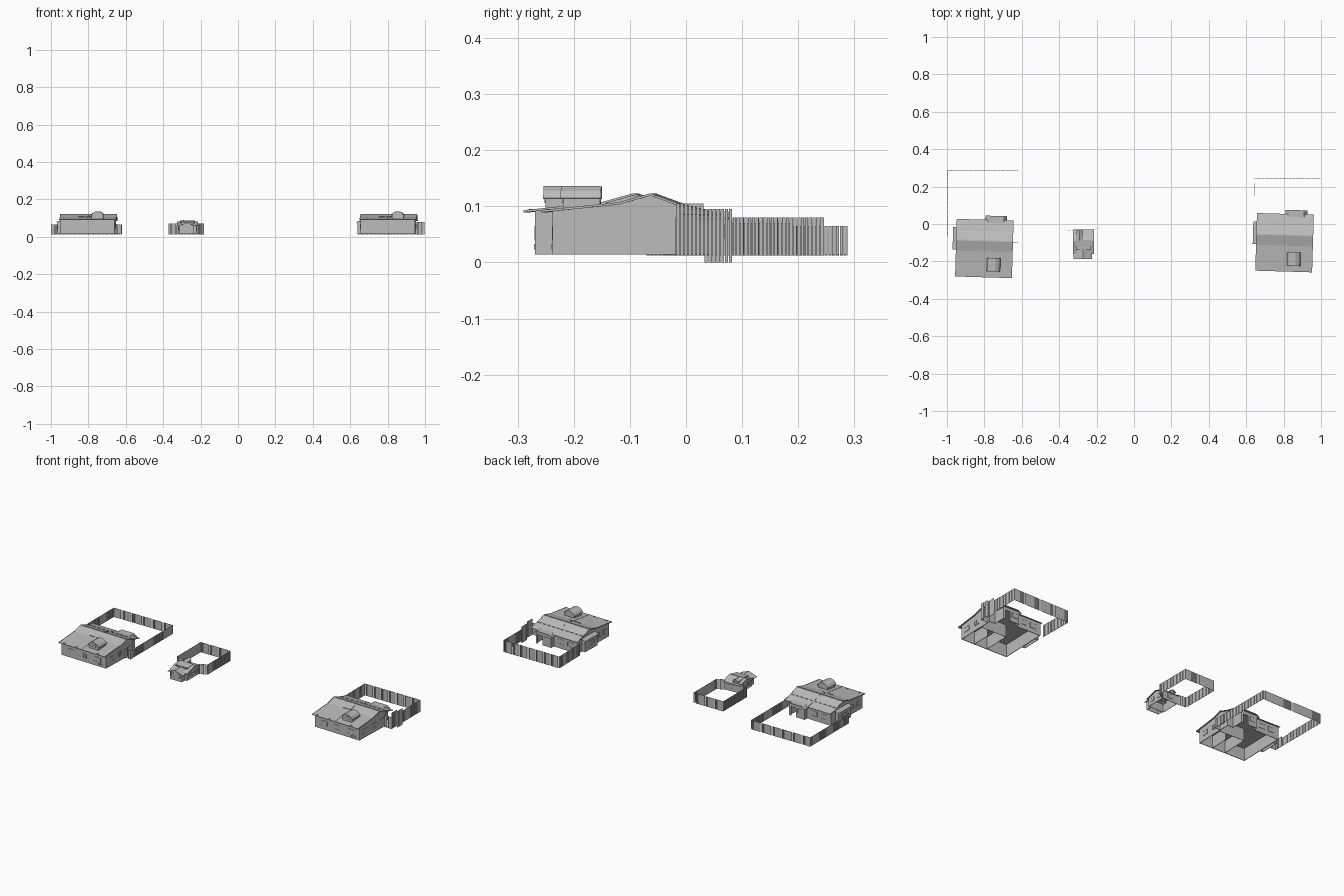
import bpy, math
from mathutils import Matrix, Vector

M = Matrix.Identity(4)   # placement of the building currently being made
GREY = bpy.data.materials.new("mid_grey")
GREY.diffuse_color = (.5, .5, .5, 1)


def mesh(name, verts, faces):
    me = bpy.data.meshes.new(name)
    me.from_pydata([M @ Vector(v) for v in verts], [], faces)
    me.materials.append(GREY)
    ob = bpy.data.objects.new(name, me)
    bpy.context.collection.objects.link(ob)
    return ob


def prism(name, prof, a, b, axis='x'):
    """Extrude a closed (other axis, z) profile from a to b along x or y."""
    n = len(prof)
    if axis == 'x':
        v = [(t, p, z) for t in (a, b) for p, z in prof]
    else:
        v = [(p, t, z) for t in (b, a) for p, z in prof]
    f = [tuple(range(n))[::-1], tuple(range(n, 2 * n))]
    f += [(i, (i + 1) % n, n + (i + 1) % n, n + i) for i in range(n)]
    return mesh(name, v, f)


def box(name, x0, x1, y0, y1, z0, z1):
    return prism(name, [(y0, z0), (y1, z0), (y1, z1), (y0, z1)], x0, x1)


def roof(name, line, a, b, axis='x', t=.003):
    """Thin slab that follows an open roof line."""
    return prism(name, [(p, z - t) for p, z in line] + line[::-1], a, b, axis)


def window(x, y, z, w, h, facing):
    """Frame with crossbar and pane on a wall."""
    t, d = .0015, .0015

    def part(name, u0, u1, z0, z1, dep):
        if facing == 'y':
            box(name, x + u0, x + u1, y - dep, y + dep, z + z0, z + z1)
        else:
            box(name, x - dep, x + dep, y + u0, y + u1, z + z0, z + z1)
    part('window_pane', -w / 2, w / 2, -h / 2, h / 2, .0006)
    for s in (-1, 1):
        part('window_jamb', s * w / 2 - t / 2, s * w / 2 + t / 2, -h / 2, h / 2, d)
        part('window_rail', -w / 2 - t, w / 2 + t, s * h / 2 - t / 2, s * h / 2 + t / 2, d)
    part('window_bar', -t / 3, t / 3, -h / 2, h / 2, d)


def fence(p, q, z0, z1, step=.0068):
    """Row of upright planks from p to q, one mesh."""
    a, b = Vector(p), Vector(q)
    n = max(1, round((b - a).length / step))
    d = (b - a) / n
    s = Vector((-d.y, d.x)).normalized() * .0005
    v, f = [], []
    for i in range(n):
        u, w = a + d * (i + .09), a + d * (i + .91)
        k = len(v)
        for z in (z0, z1):
            for c in (u - s, w - s, w + s, u + s):
                v.append((c.x, c.y, z))
        f += [tuple(k + j for j in t) for t in ((3, 2, 1, 0), (4, 5, 6, 7), (0, 1, 5, 4),
                                                (1, 2, 6, 5), (2, 3, 7, 6), (3, 0, 4, 7))]
    mesh('fence_planks', v, f)


def big_house(cx, cy):
    global M
    M = Matrix.Translation((cx, cy, 0)) @ Matrix.Rotation(math.radians(-1.7), 4, 'Z')
    g = .0145
    line = [(-.158, .092), (-.02, .106), (.037, .122), (.095, .101), (.15, .087)]
    roof('main_roof', line, -.152, .152)
    # side walls follow the roof line
    top = [(-.138, .091), (-.02, .103), (.037, .119), (.095, .098)]
    prism('left_wall', [(.14, g), (.14, .087)] + top[::-1] + [(-.138, g)], -.147, -.144)
    prism('right_wall', [(.095, g)] + top[::-1] + [(-.138, g)], .142, .145)
    box('front_wall', -.147, .145, -.138, -.135, g, .0915)
    box('back_wall', -.147, .012, .137, .14, g, .088)
    box('recessed_back_wall', .11, .145, .092, .095, g, .098)
    # rear bay with open doorway
    box('bay_side_wall', .009, .012, .137, .163, g, .082)
    box('bay_side_wall', .107, .11, .095, .163, g, .085)
    box('bay_wall', .009, .066, .16, .163, g, .086)
    box('bay_wall', .098, .11, .16, .163, g, .086)
    box('bay_lintel', .066, .098, .16, .163, .068, .086)
    roof('rear_canopy', [(0, .079), (.018, .091), (.1, .091), (.117, .079)], .12, .172, 'y')
    # interior partitions and ceiling
    box('partition', -.02, -.018, -.135, .02, g, .088)
    box('partition', -.018, .142, .02, .022, g, .088)
    box('partition', .06, .062, -.135, -.03, g, .088)
    box('ceiling', -.144, .142, -.135, .137, .0845, .086)
    # side annex with lean-to roof
    box('annex_front', -.163, -.147, -.01, -.007, g, .083)
    box('annex_back', -.163, -.147, .097, .1, g, .083)
    box('annex_side', -.166, -.163, -.01, .1, g, .08)
    roof('annex_roof', [(-.17, .08), (-.145, .09)], -.015, .105, 'y')
    # front dormer, gambrel shaped
    c = .052
    half = [(.036, .115), (.027, .127), (.009, .1365)]
    shape = [(c - p, z) for p, z in half] + [(c + p, z) for p, z in half[::-1]]
    prism('dormer_body', [(c - .031, .093), (c + .031, .093), (c + .031, .117), (c + .025, .126),
                          (c + .009, .134), (c - .009, .134), (c - .025, .126), (c - .031, .117)],
          -.121, -.055, 'y')
    roof('dormer_roof', shape, -.125, -.053, 'y', .002)
    window(c, -.1215, .114, .026, .014, 'y')
    # roof seams, ridge cap and snow-guard blocks
    for x in (-.15, -.002, .15):
        roof('roof_seam', [(p, z + .0012) for p, z in line], x - .001, x + .001, t=.002)
    box('ridge_cap', -.152, .152, .034, .04, .1205, .1228)
    for i in range(10):
        x = -.135 + i * .03
        box('roof_block', x - .009, x + .009, .093, .0965, .1, .1035)
    for x in (-.12, -.04, .1):
        box('front_gutter_block', x - .006, x + .006, -.15, -.146, .092, .0955)
    for x in (-.035, .005):
        box('roof_rail', x - .016, x + .016, -.018, -.015, .105, .109)
    # windows
    for x, w in ((-.085, .04), (0, .03), (.09, .04)):
        window(x, -.1385, .052, w, .024, 'y')
    window(.105, -.1385, .028, .025, .008, 'y')
    for y in (-.09, -.01, .06):
        window(.1455, y, .055, .034, .024, 'x')
    for y in (-.1, -.045):
        window(-.1475, y, .055, .028, .024, 'x')
    window(-.1665, .045, .052, .05, .022, 'x')
    for x in (-.1, -.04):
        window(x, .1405, .055, .035, .026, 'y')
    window(.038, .1635, .055, .03, .024, 'y')
    M = Matrix.Identity(4)


def small_house():
    g = .0145
    # hollow body
    gable = [(-.15, g), (-.037, g), (-.037, .062), (-.09, .078), (-.15, .06)]
    prism('small_left_wall', gable, -.318, -.316)
    prism('small_right_wall', gable, -.224, -.222)
    box('small_back_wall', -.318, -.222, -.039, -.037, g, .063)
    box('small_front_wall', -.318, -.222, -.15, -.148, g, .061)
    roof('small_roof', [(-.16, .06), (-.09, .081), (-.03, .062)], -.326, -.215, t=.002)
    # front wing with gable
    for x in (-.312, -.237):
        box('wing_side_wall', x, x + .002, -.18, -.15, g, .06)
    prism('wing_front_wall', [(-.312, g), (-.235, g), (-.235, .059), (-.273, .074), (-.312, .059)],
          -.18, -.178, 'y')
    roof('wing_roof', [(-.324, .057), (-.273, .076), (-.224, .057)], -.188, -.12, 'y', .002)
    # rear and front dormers
    prism('small_dormer', [(-.307, .06), (-.275, .06), (-.275, .08), (-.291, .088), (-.307, .08)],
          -.085, -.04, 'y')
    roof('small_dormer_roof', [(-.31, .08), (-.291, .0905), (-.272, .08)], -.088, -.036, 'y', .002)
    prism('front_dormer', [(-.305, .06), (-.235, .06), (-.235, .08), (-.305, .08)], -.13, -.09, 'y')
    roof('front_dormer_roof', [(-.136, .078), (-.085, .086)], -.31, -.23, t=.002)
    # windows and door
    for x in (-.292, -.255):
        window(x, -.1805, .045, .02, .02, 'y')
    for y in (-.12, -.065):
        window(-.2215, y, .043, .024, .02, 'x')
        window(-.3185, y, .043, .024, .02, 'x')
    window(-.27, -.0365, .042, .03, .022, 'y')
    window(-.291, -.0395, .074, .018, .01, 'y')
    box('small_door', -.248, -.233, -.038, -.035, g, .05)


big_house(-.80, -.127)
big_house(.805, -.096)
small_house()

# fence of the left house
fence((-.965, -.07), (-.998, -.07), .012, .065)
fence((-.998, -.07), (-.998, -.02), .012, .07)
fence((-.998, -.02), (-.998, .03), .012, .06)
fence((-.998, .03), (-.998, .287), .012, .065)
fence((-.998, .287), (-.62, .287), .012, .065)
fence((-.62, .287), (-.62, -.1), .0145, .065)
fence((-.62, -.1), (-.655, -.1), .0145, .065)
# fence of the small house
fence((-.318, -.037), (-.372, -.03), .012, .07)
fence((-.372, -.03), (-.372, .19), .012, .07)
fence((-.372, .19), (-.182, .19), .012, .07)
fence((-.182, .19), (-.182, -.015), .012, .07)
fence((-.182, -.015), (-.222, -.04), .012, .07)
# fence of the right house, stepped on its right side
fence((.645, .05), (.642, .245), .012, .08)
fence((.642, .245), (.999, .245), .012, .08)
fence((.999, .245), (.999, .083), .012, .08)
fence((.999, .083), (.999, .032), 0, .095)
fence((.999, .032), (.999, -.018), .012, .105)
fence((.999, -.018), (.95, -.018), .012, .08)
